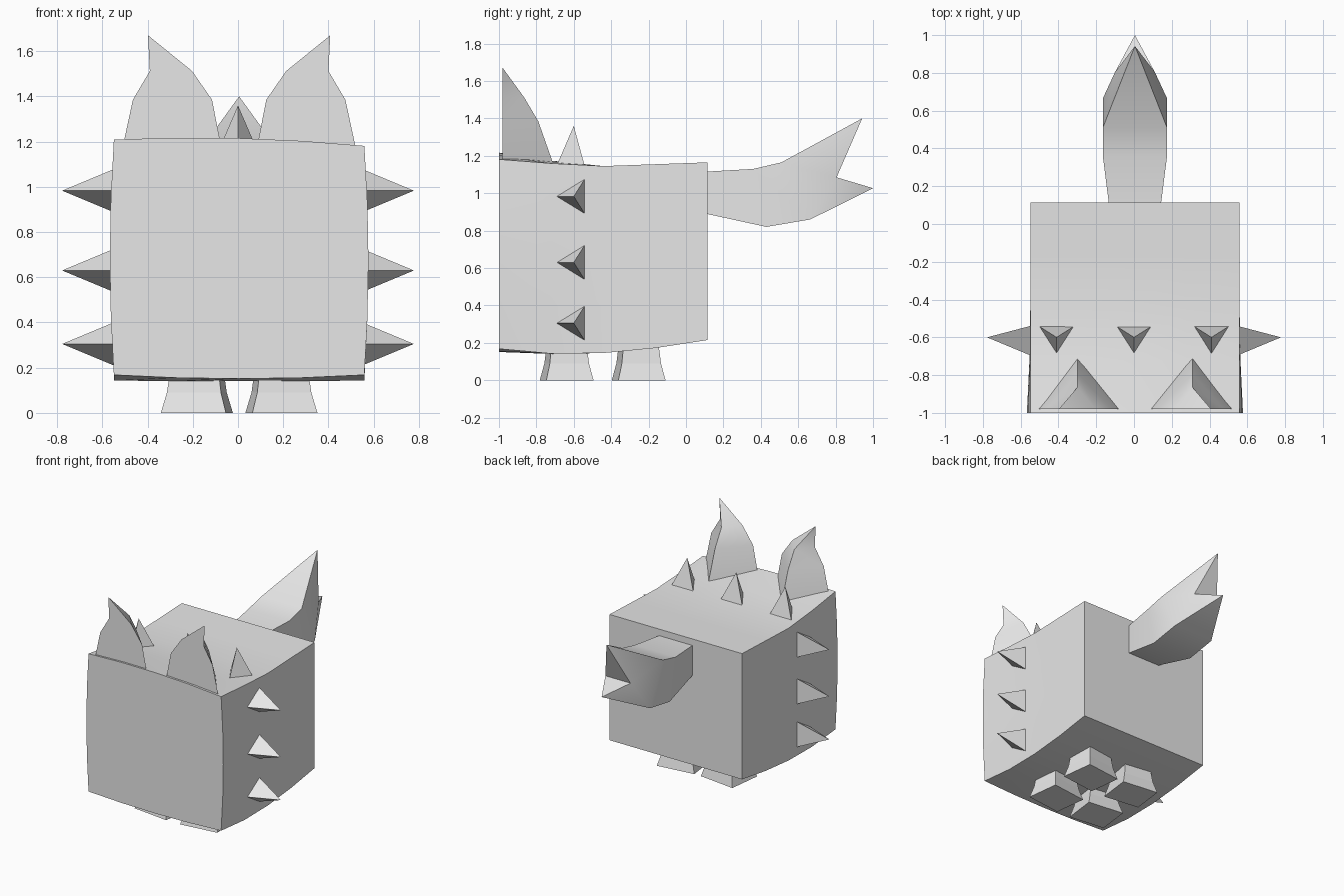
import bpy
import bmesh
import math
from mathutils import Vector, Matrix

cube = bpy.data.objects.get("Cube")
if cube:
    bpy.data.objects.remove(cube, do_unlink=True)

CX = 0.005  # symmetry plane of the paired parts

grey = bpy.data.materials.new("light_grey")
grey.use_nodes = True
colour = (0.8, 0.8, 0.8, 1)
grey.diffuse_color = colour
grey.node_tree.nodes["Principled BSDF"].inputs["Base Color"].default_value = colour


def finish(name, bm, angle=None):
    """Turn a bmesh into a named object, optionally smooth below an angle."""
    bmesh.ops.recalc_face_normals(bm, faces=bm.faces)
    mesh = bpy.data.meshes.new(name)
    bm.to_mesh(mesh)
    bm.free()
    mesh.materials.append(grey)
    obj = bpy.data.objects.new(name, mesh)
    bpy.context.collection.objects.link(obj)
    if angle:
        bpy.ops.object.select_all(action='DESELECT')
        obj.select_set(True)
        bpy.context.view_layer.objects.active = obj
        bpy.ops.object.shade_smooth_by_angle(angle=math.radians(angle))
    return obj


def loft(rings, cap_end=True):
    """Skin a list of equal rings; a last ring of one point closes to a tip."""
    bm = bmesh.new()
    loops = [[bm.verts.new(p) for p in ring] for ring in rings]
    bm.faces.new(loops[0])
    for a, b in zip(loops, loops[1:]):
        n = len(a)
        for i in range(n):
            j = (i + 1) % n
            if len(b) == 1:
                bm.faces.new((a[i], a[j], b[0]))
            else:
                bm.faces.new((a[i], a[j], b[j], b[i]))
    if cap_end and len(loops[-1]) > 1:
        bm.faces.new(loops[-1])
    return bm, loops


# Body: a box whose faces bulge gently
bm = bmesh.new()
bmesh.ops.create_cube(bm, size=2)
bmesh.ops.subdivide_edges(bm, edges=bm.edges[:], cuts=3, use_grid_fill=True)
for vert in bm.verts:
    u, v, w = vert.co
    front = max(0, -v)
    half = 0.554 + 0.018 * (1 - w * w) * front ** 2
    top = 1.145 + 0.02 * max(0, v)
    top += front ** 1.3 * (0.07 - 0.02 * u * u - 0.014 * u)
    bottom = 0.14 + 0.075 * max(0, (v + 0.28) / 1.28) ** 1.7
    bottom += 0.028 * max(0, (-v - 0.28) / 0.72) ** 2 * (0.4 + 0.6 * u * u)
    vert.co = (CX + u * half, -0.4425 + 0.5575 * v,
               bottom + (top - bottom) * (w + 1) / 2)
finish("body", bm, 30)

# Ears: flat front, ridge behind, tip leaning outwards
# height, inner edge, outer edge, ridge depth
EAR = ((1.13, 0.07, 0.525, -0.70),
       (1.385, 0.12, 0.47, -0.79),
       (1.512, 0.208, 0.395, -0.865))
for side, s in (("left", 1), ("right", -1)):
    rings = [[(CX + s * a, -0.98, z), (CX + s * b, -0.98, z),
              (CX + s * 0.305, ridge, z)] for z, a, b, ridge in EAR]
    rings.append([(CX + s * 0.403, -0.98, 1.67)])
    bm, _ = loft(rings)
    finish(side + "_ear", bm, 35)


# Spikes: three-sided pyramids across the top and down both sides
def spike(name, across, out, centre, height):
    y_back, y_front, y_tip = -0.54, -0.695, -0.6
    base = [centre + across * 0.095 + Vector((0, y_back, 0)),
            centre - across * 0.095 + Vector((0, y_back, 0)),
            centre + Vector((0, y_front, 0))]
    tip = centre + out * height + Vector((0, y_tip, 0))
    bm, _ = loft([base, [tip]])
    finish(name, bm)


X, Z = Vector((1, 0, 0)), Vector((0, 0, 1))
for label, x in (("right", -0.41), ("middle", 0), ("left", 0.41)):
    spike("top_spike_" + label, X, Z, Vector((x, 0, 1.14)), 0.22)
for side, s in (("left", 1), ("right", -1)):
    for label, z in (("upper", 0.983), ("middle", 0.63), ("lower", 0.305)):
        spike(side + "_spike_" + label, Z, X * s, Vector((s * 0.55, 0, z)), 0.228)

# Legs: square blocks flaring towards the ground, turned slightly outwards
LEG = ((0, 1), (0.09, 0.83), (0.18, 0.75))
for side, s in (("left", 1), ("right", -1)):
    turn = Matrix.Rotation(s * math.radians(7), 3, 'Z')
    for end, y in (("front", -0.638), ("back", -0.253)):
        rings = []
        for z, k in LEG:
            ring = []
            for a, b in ((-1, -1), (1, -1), (1, 1), (-1, 1)):
                corner = turn @ Vector((a * 0.145 * k, b * 0.127 * k, 0))
                ring.append(corner + Vector((CX + s * 0.187, y, z)))
            rings.append(ring)
        bm, _ = loft(rings)
        finish(side + "_" + end + "_leg", bm)

# Tail: square tube that splits into an upper and a lower point
# half width, top (y, z), bottom (y, z)
TAIL = ((0.137, (0.10, 1.115), (0.10, 0.892)),
        (0.17, (0.36, 1.13), (0.43, 0.82)),
        (0.17, (0.51, 1.165), (0.665, 0.86)))
rings = [[(CX - h, *t), (CX + h, *t), (CX + h, *b), (CX - h, *b)]
         for h, t, b in TAIL]
bm, loops = loft(rings, cap_end=False)
tl, tr, br, bl = loops[-1]
notch_l = bm.verts.new((CX - 0.105, 0.805, 1.085))
notch_r = bm.verts.new((CX + 0.105, 0.805, 1.085))
high = bm.verts.new((CX, 0.942, 1.4))
low = bm.verts.new((CX, 1.0, 1.027))
for face in ((tl, tr, high), (bl, br, low),
             (tr, br, notch_r), (tr, notch_r, high), (br, low, notch_r),
             (tl, bl, notch_l), (tl, notch_l, high), (bl, low, notch_l),
             (notch_l, notch_r, high), (notch_l, notch_r, low)):
    bm.faces.new(face)
finish("tail", bm, 40)
